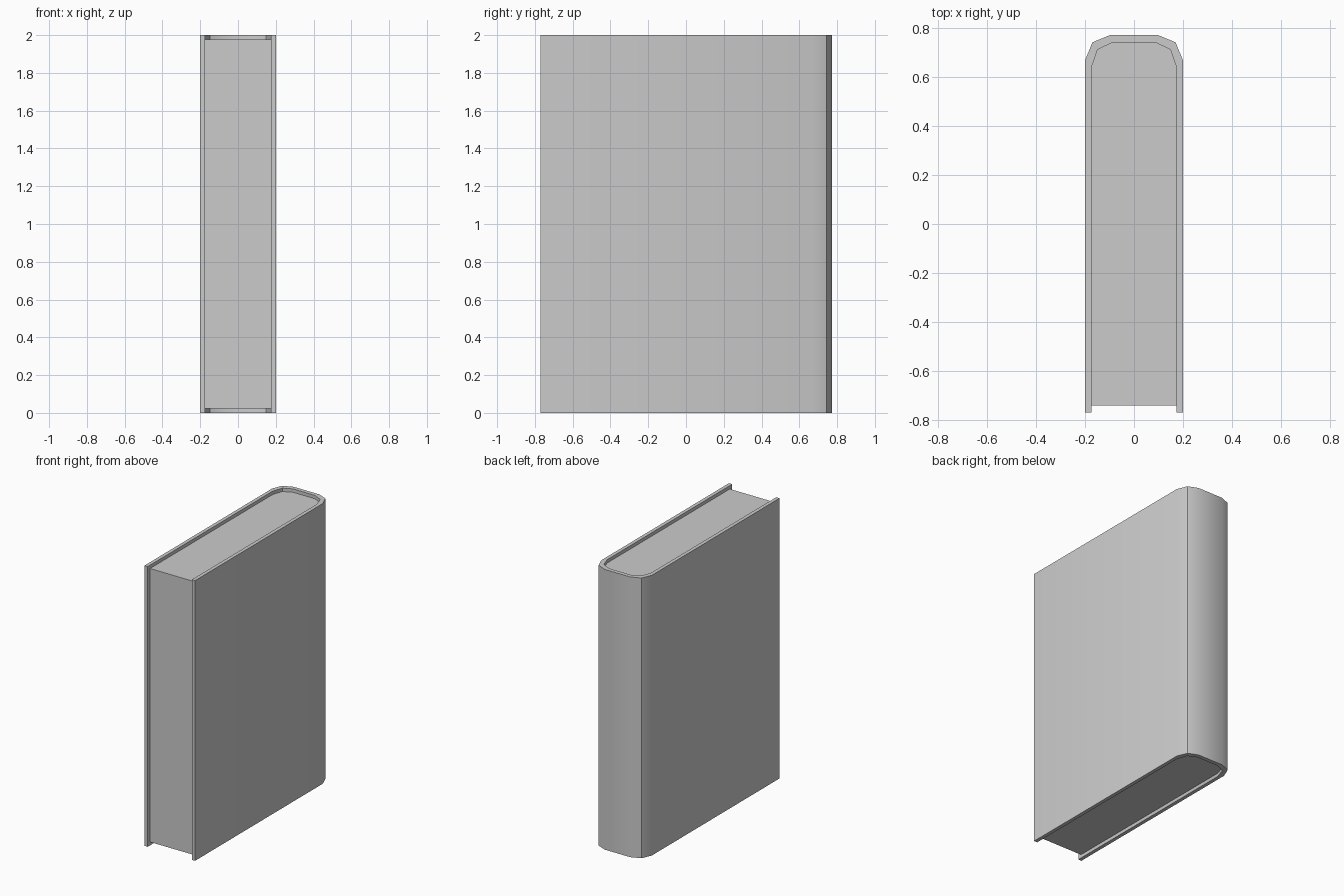
import bpy, bmesh, math

if "Cube" in bpy.data.objects:
    bpy.data.objects.remove(bpy.data.objects["Cube"])


def mirrored(half):
    """Complete a right-hand outline (front to back) with its left-hand mirror."""
    return half + [(-x, y) for x, y in reversed(half)]


def extrude_plan(name, faces, z0, z1):
    """Extrude plan-view polygons from z0 to z1 as one closed solid."""
    bm = bmesh.new()
    for pts in faces:
        bm.faces.new([bm.verts.new((x, y, z0)) for x, y in pts])
    bmesh.ops.remove_doubles(bm, verts=bm.verts[:], dist=1e-5)
    res = bmesh.ops.extrude_face_region(bm, geom=bm.faces[:], use_keep_orig=True)
    top = [g for g in res["geom"] if isinstance(g, bmesh.types.BMVert)]
    bmesh.ops.translate(bm, verts=top, vec=(0, 0, z1 - z0))
    bmesh.ops.recalc_face_normals(bm, faces=bm.faces[:])
    mesh = bpy.data.meshes.new(name)
    bm.to_mesh(mesh)
    bm.free()
    obj = bpy.data.objects.new(name, mesh)
    bpy.context.collection.objects.link(obj)
    bpy.ops.object.select_all(action='DESELECT')
    obj.select_set(True)
    bpy.context.view_layer.objects.active = obj
    bpy.ops.object.shade_smooth_by_angle(angle=math.radians(30))
    return obj


# Outer and inner outlines of the cover, with a faceted rounded spine
outer = mirrored([(0.2, -0.77), (0.2, 0.67), (0.17, 0.743), (0.1, 0.772)])
inner = mirrored([(0.174, -0.77), (0.174, 0.64), (0.149, 0.713), (0.086, 0.743)])

# Cover: two boards and the spine as a single wrapped shell
strips = [(outer[i], outer[i + 1], inner[i + 1], inner[i])
          for i in range(len(outer) - 1)]
extrude_plan("cover", strips, 0, 2)

# Page block: fills the shell, recessed at the top, bottom and front edge
pages = [(x, max(y, -0.743)) for x, y in inner]
extrude_plan("pages", [pages], 0.024, 1.976)
